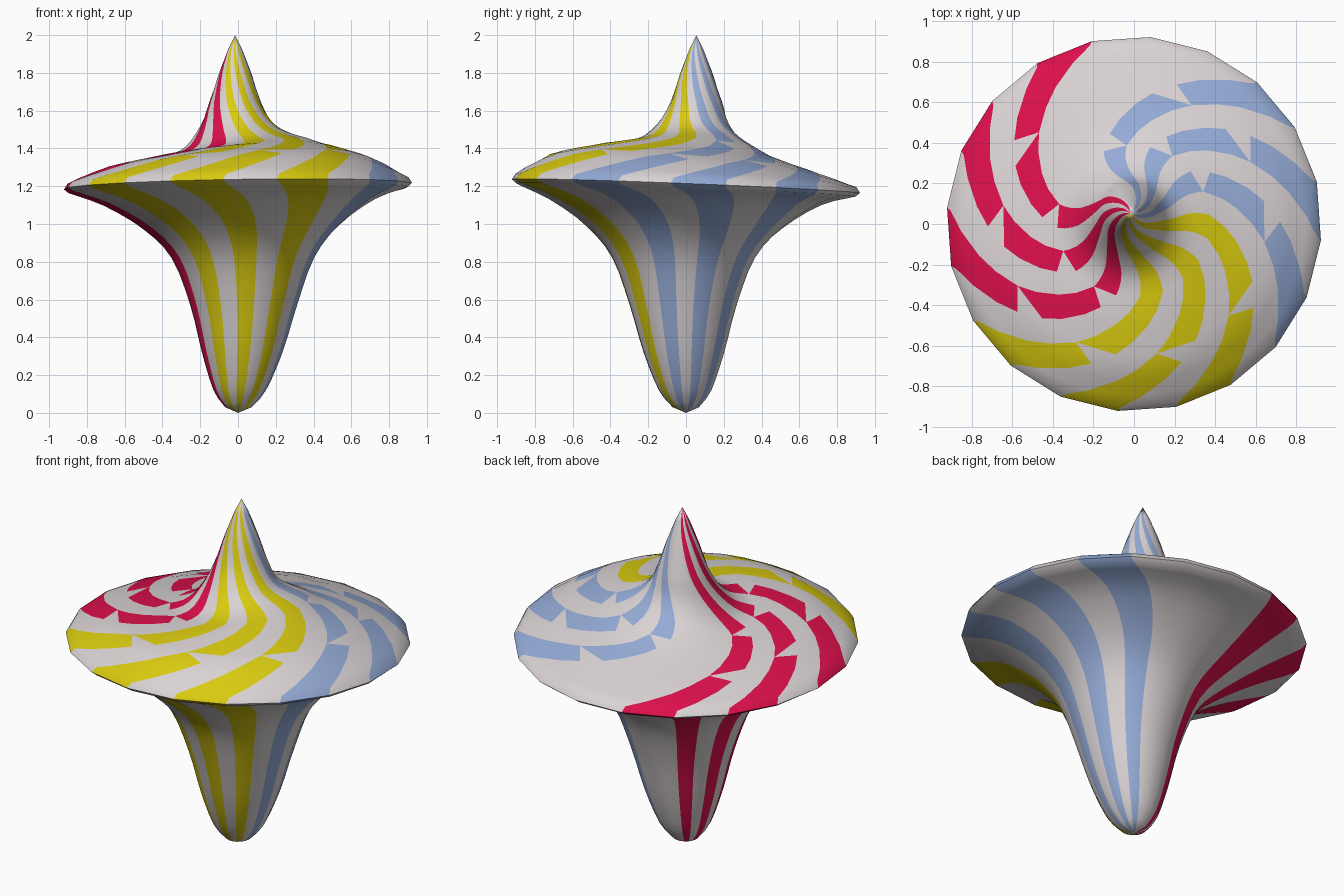
import bpy
import bmesh
from math import sin, cos, pi, radians
from mathutils import Vector

old = bpy.data.objects.get("Cube")
if old:
    bpy.data.objects.remove(old, do_unlink=True)


def make_material(name, colour):
    mat = bpy.data.materials.new(name)
    mat.use_nodes = True
    mat.diffuse_color = (*colour, 1)
    mat.node_tree.nodes["Principled BSDF"].inputs["Base Color"].default_value = (*colour, 1)
    return mat


PALE, RED, YELLOW, BLUE = range(4)
materials = [
    make_material("pale grey", (.70, .65, .66)),
    make_material("crimson red", (.72, .005, .07)),
    make_material("lemon yellow", (.70, .60, .005)),
    make_material("soft blue", (.30, .41, .68)),
]

# Column colours, anticlockwise: three stripes of each colour, then a blank patch
columns = []
for stripe in (RED, YELLOW, BLUE):
    columns += [stripe, PALE] * 3
columns += [PALE, PALE]
SIDES = len(columns)
START = 103

# Key rings from tip to foot: radius, height, twist, slope along x, slope along y
cap = [
    (.035, 1.93, 8, 0, 0), (.085, 1.8, 24, 0, 0), (.135, 1.65, 40, 0, 0),
    (.19, 1.53, 55, .06, 0), (.27, 1.45, 65, .14, 0),
    (.375, 1.405, 64, .13, -.05), (.45, 1.385, 56, .09, -.08),
    (.65, 1.335, 33, .05, -.08), (.72, 1.315, 24, .04, -.075),
    (.905, 1.23, 1, .016, -.04),
]
stem = [
    (.925, 1.2, 0, .016, -.04), (.9, 1.18, 1, .016, -.04),
    (.72, 1.115, 8, .025, -.02), (.52, .98, 14, .02, -.01),
    (.38, .82, 16, 0, 0), (.285, .57, 16, 0, 0), (.215, .32, 16, 0, 0),
    (.14, .12, 16, 0, 0), (.07, .03, 16, 0, 0),
]
keys = [Vector(k) for k in cap + stem]
INNER_GAP, OUTER_GAP = 5, 7      # key spans where stripes are cut diagonally


def spline(a, b, c, d, t):
    """Smooth step from ring b to ring c."""
    return b + t / 2 * (c - a + t * (2 * a - 5 * b + 4 * c - d + t * (3 * (b - c) + d - a)))


# Resample the rings, leaving the cut spans as single rows
rings, spans = [], []
for k in range(len(keys) - 1):
    a, d = keys[max(k - 1, 0)], keys[min(k + 2, len(keys) - 1)]
    steps = 1 if k in (INNER_GAP, OUTER_GAP, len(cap) - 1, len(cap)) else 3
    for s in range(steps):
        rings.append(spline(a, keys[k], keys[k + 1], d, s / steps))
        spans.append(k)
rings.append(keys[-1])


def ring_points(ring):
    r, z, twist, slope_x, slope_y = ring
    lean = min(max((z - 1.33) / .3, 0), 1)
    bow = sin(pi * z / 1.2) if z < 1.2 else 0
    for i in range(SIDES):
        angle = radians(START + twist + 360 * i / SIDES)
        x, y = r * cos(angle), r * sin(angle)
        yield (x - .015 * lean + .03 * bow, y + .055 * lean - .015 * bow,
               z + slope_x * x + slope_y * y)


bm = bmesh.new()
grid = [[bm.verts.new(p) for p in ring_points(ring)] for ring in rings]
tip = bm.verts.new((-.015, .055, 2))
foot = bm.verts.new((0, 0, 0))


def add_face(verts, colour):
    face = bm.faces.new(verts)
    face.material_index = colour


for i, colour in enumerate(columns):
    j = (i + 1) % SIDES
    add_face((tip, grid[0][i], grid[0][j]), colour)
    add_face((foot, grid[-1][j], grid[-1][i]), colour)
    for row, span in enumerate(spans):
        upper, lower = grid[row], grid[row + 1]
        cut = span == OUTER_GAP or (span == INNER_GAP and colour != YELLOW)
        if cut:
            # Stripe ends in a slanted edge
            add_face((upper[i], lower[i], lower[j]), colour)
            add_face((upper[i], lower[j], upper[j]), PALE)
        else:
            add_face((upper[i], lower[i], lower[j], upper[j]), colour)

bm.normal_update()
mesh = bpy.data.meshes.new("spinning_top")
bm.to_mesh(mesh)
bm.free()
for mat in materials:
    mesh.materials.append(mat)

spinning_top = bpy.data.objects.new("spinning_top", mesh)
bpy.context.collection.objects.link(spinning_top)
bpy.ops.object.select_all(action='DESELECT')
spinning_top.select_set(True)
bpy.context.view_layer.objects.active = spinning_top
bpy.ops.object.shade_smooth_by_angle(angle=radians(60))
